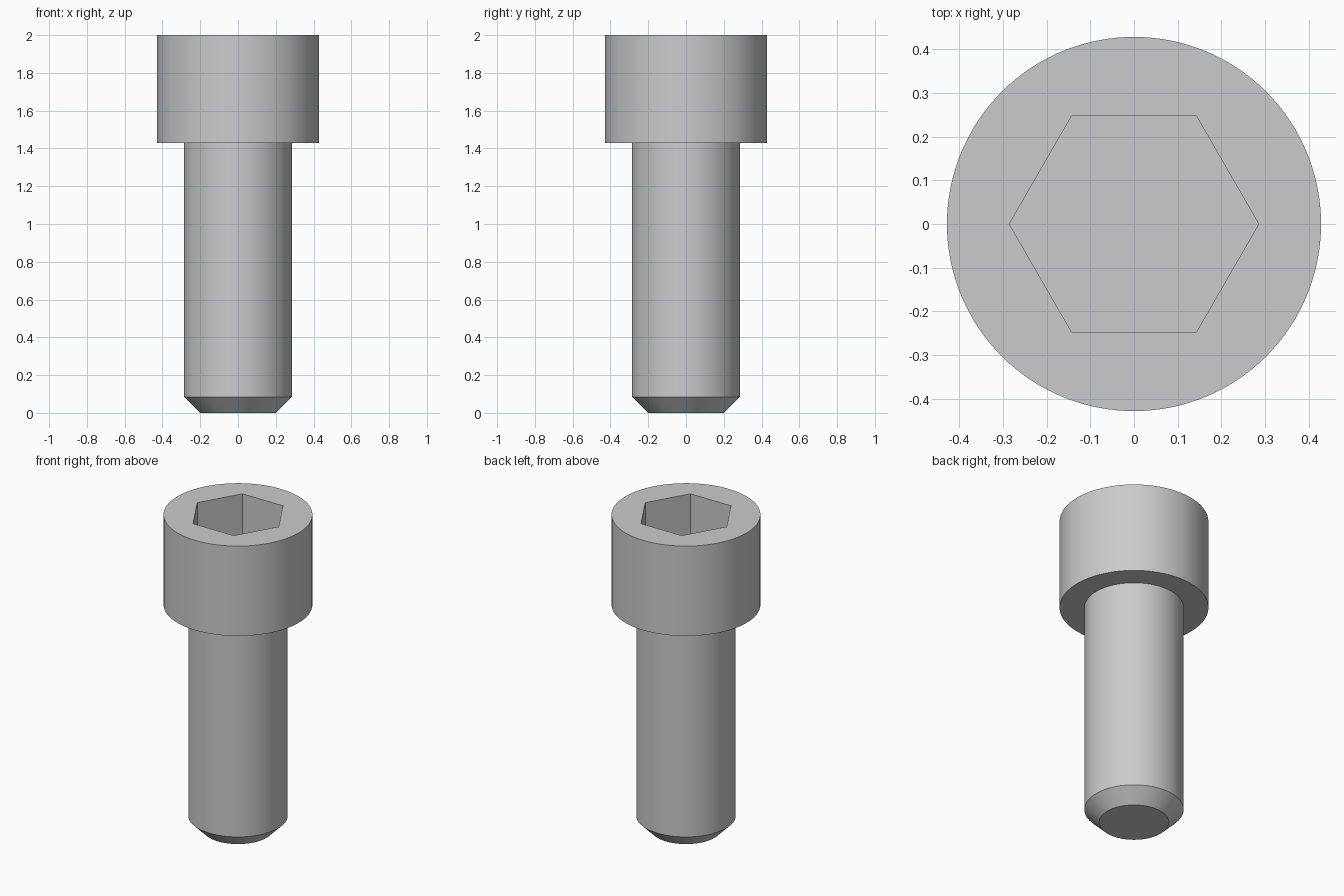
import bpy
import bmesh
import math
from mathutils import Matrix, Vector

cube = bpy.data.objects.get("Cube")
if cube:
    bpy.data.objects.remove(cube, do_unlink=True)

# Proportions, all driven by the shank diameter
D = 2 / 3.5
SHANK_R = D / 2
HEAD_R = 0.75 * D
HEAD_Z = 2 - D
CHAMFER = 0.085
SOCKET_R = D / 2
SOCKET_DEPTH = D / 2
SIDES = 128

steel = bpy.data.materials.new("steel grey")
steel.use_nodes = True
grey = (0.6, 0.6, 0.6, 1)
steel.diffuse_color = grey
steel.node_tree.nodes["Principled BSDF"].inputs["Base Color"].default_value = grey


def add_object(name, bm):
    bmesh.ops.recalc_face_normals(bm, faces=bm.faces)
    mesh = bpy.data.meshes.new(name)
    bm.to_mesh(mesh)
    bm.free()
    mesh.materials.append(steel)
    obj = bpy.data.objects.new(name, mesh)
    bpy.context.collection.objects.link(obj)
    return obj


def lathe(name, profile):
    """Turn (radius, height) rings into a capped solid."""
    bm = bmesh.new()
    rings = []
    for r, z in profile:
        rings.append([bm.verts.new((r * math.cos(a), r * math.sin(a), z))
                      for a in (math.tau * i / SIDES for i in range(SIDES))])
    for low, high in zip(rings, rings[1:]):
        for i in range(SIDES):
            j = (i + 1) % SIDES
            bm.faces.new((low[i], low[j], high[j], high[i]))
    bm.faces.new(rings[0])
    bm.faces.new(rings[-1])
    return add_object(name, bm)


# Head and shank turned as one solid, with a chamfered tip
screw = lathe("socket_head_screw", [
    (SHANK_R - CHAMFER, 0), (SHANK_R, CHAMFER), (SHANK_R, HEAD_Z),
    (HEAD_R, HEAD_Z), (HEAD_R, 2)])

# Hexagonal cutter for the drive socket, corners on the x axis
bm = bmesh.new()
height = SOCKET_DEPTH + 0.2
bmesh.ops.create_cone(bm, cap_ends=True, segments=6, radius1=SOCKET_R,
                      radius2=SOCKET_R, depth=height)
corner = max(bm.verts, key=lambda v: v.co.x).co
turn = Matrix.Rotation(-math.atan2(corner.y, corner.x), 4, "Z")
lift = Matrix.Translation(Vector((0, 0, 2 - SOCKET_DEPTH + height / 2)))
bmesh.ops.transform(bm, matrix=lift @ turn, verts=bm.verts)
cutter = add_object("socket_cutter", bm)
cutter.hide_render = True

# Cut the socket, then drop the cutter
cut = screw.modifiers.new("drive socket", "BOOLEAN")
cut.operation = "DIFFERENCE"
cut.solver = "EXACT"
cut.object = cutter
bpy.context.view_layer.objects.active = screw
screw.select_set(True)
bpy.ops.object.modifier_apply(modifier=cut.name)
bpy.data.objects.remove(cutter, do_unlink=True)

# Smooth round walls, crisp rims and socket
bpy.ops.object.shade_smooth_by_angle(angle=math.radians(30))
